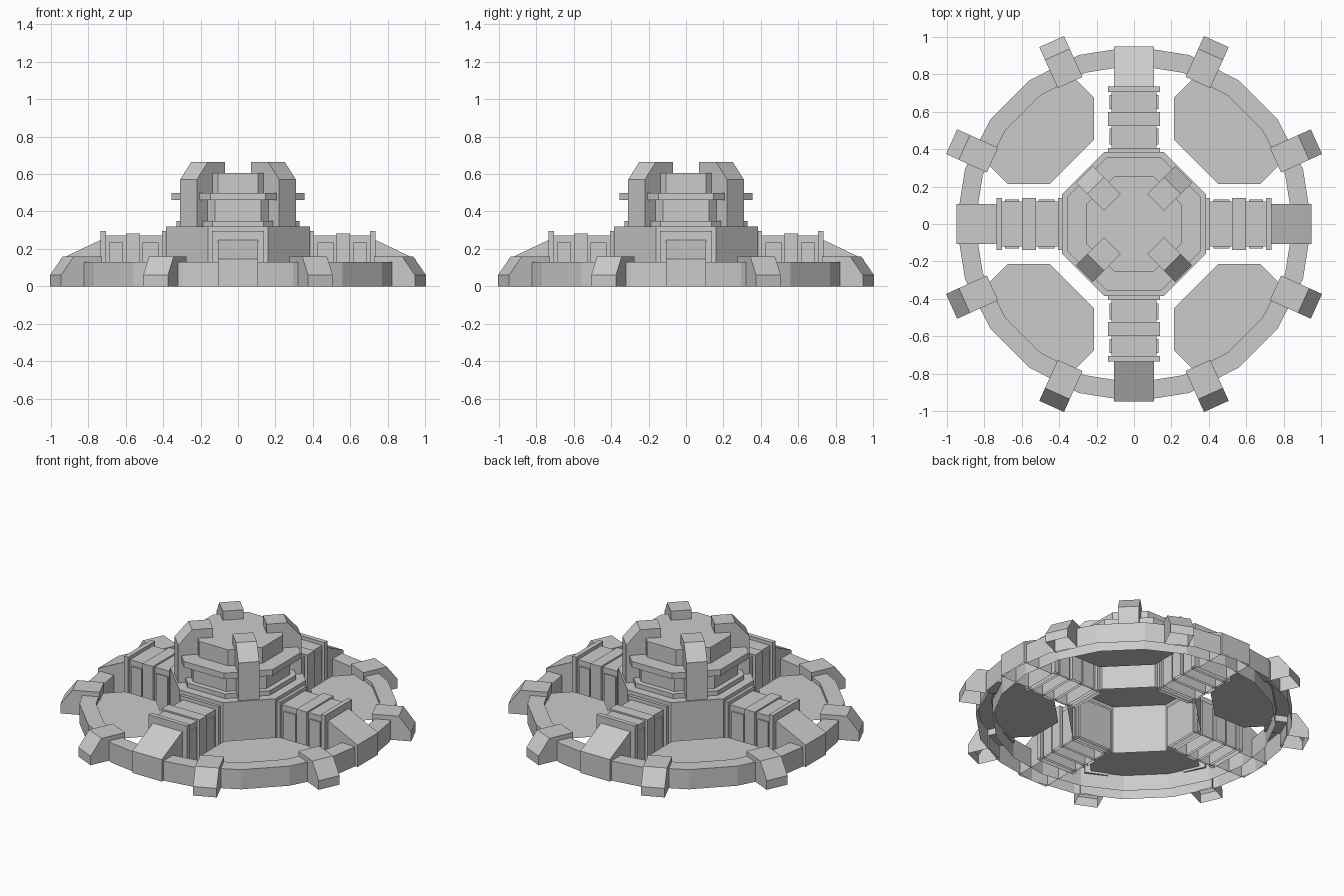
import bpy, math
from mathutils import Matrix

if "Cube" in bpy.data.objects:
    bpy.data.objects.remove(bpy.data.objects["Cube"])

T8 = math.tan(math.pi / 8)


def make(name, verts, faces, angle=0.0):
    me = bpy.data.meshes.new(name)
    me.from_pydata(verts, [], faces)
    me.transform(Matrix.Rotation(angle, 4, 'Z'))
    me.update()
    ob = bpy.data.objects.new(name, me)
    bpy.context.collection.objects.link(ob)
    return ob


def prism(name, pts, z0, z1, angle=0.0):
    """Walls and top over a plan outline, hollow underneath."""
    n = len(pts)
    v = [(x, y, z0) for x, y in pts] + [(x, y, z1) for x, y in pts]
    f = [(i, (i + 1) % n, n + (i + 1) % n, n + i) for i in range(n)]
    f.append(tuple(range(n, 2 * n)))
    return make(name, v, f, angle)


def octagon(a):
    r = a / math.cos(math.pi / 8)
    return [(r * math.cos((i + .5) * math.pi / 4), r * math.sin((i + .5) * math.pi / 4))
            for i in range(8)]


def rect(x0, x1, w):
    return [(x0, -w), (x1, -w), (x1, w), (x0, w)]


def profile(name, pts, w, angle):
    """Radius/height profile given width w; the edge from last to first point stays open."""
    n = len(pts)
    v = [(r, -w / 2, z) for r, z in pts] + [(r, w / 2, z) for r, z in pts]
    f = [(i, n + i, n + i + 1, i + 1)[::-1] for i in range(n - 1)]
    f += [tuple(range(n)), tuple(range(2 * n - 1, n - 1, -1))]
    return make(name, v, f, angle)


# Outer ring: outer wall, flat top, inner wall, open below
N = 20
section = [(.95, 0), (.95, .13), (.85, .13), (.85, 0)]
verts = [(r * math.cos(2 * math.pi * i / N), r * math.sin(2 * math.pi * i / N), z)
         for i in range(N) for r, z in section]
faces = [(4 * i + k, 4 * ((i + 1) % N) + k, 4 * ((i + 1) % N) + k + 1, 4 * i + k + 1)
         for i in range(N) for k in range(3)]
make("outer_ring", verts, faces)

# Central body and stepped tower
prism("central_body", octagon(.385), 0, .32)
prism("tower_core", octagon(.295), .32, .50)
for i, (z0, z1, a) in enumerate([(.32, .35, .335), (.46, .50, .36)]):
    ob = prism(f"tower_flange_{i}", octagon(a - .005), z0, z1)
    if z0 > .4:  # underside of the raised flange
        make("tower_flange_underside", [(x, y, z0) for x, y in octagon(a - .005)],
             [tuple(range(7, -1, -1))])
prism("tower_cap", octagon(.255), .50, .605)

# Four claws gripping the tower
for i in range(4):
    profile(f"claw_{i}", [(.375, .32), (.375, .57), (.29, .665), (.163, .665),
                          (.163, .60), (.25, .60), (.25, .32)][::-1],
            .127, math.radians(45 + 90 * i))

# Four floor pads between the arms
half = [(.505, .695), (.335, .795), (.215, .675), (.215, .45)]
pad = half + [(y, x) for x, y in reversed(half)]
for i in range(4):
    make(f"floor_pad_{i}", [(x, y, .105) for x, y in pad], [tuple(range(8))],
         i * math.pi / 2)

# Four arms with ribs, side panels and sloped end blocks
for i in range(4):
    a = i * math.pi / 2
    prism(f"arm_body_{i}", rect(.36, .73, .12), 0, .272, a)
    for k, (x0, x1, z) in enumerate([(.375, .405, .295), (.525, .60, .282), (.705, .735, .295)]):
        prism(f"arm_rib_{i}_{k}", rect(x0, x1, .14), 0, z, a)
    for k, (x0, x1) in enumerate([(.425, .51), (.615, .69)]):
        prism(f"arm_panel_{i}_{k}", rect(x0, x1, .13), 0, .235, a)
    profile(f"arm_end_{i}", [(.73, 0), (.73, .25), (.95, .145), (.95, 0)], .215, a)

# Eight clamps over the ring, two beside each arm
for i in range(4):
    for s in (-1, 1):
        profile(f"clamp_{i}_{'a' if s < 0 else 'b'}",
                [(.93, 0), (.93, .09), (.83, .09), (.83, .16), (.995, .16), (1.07, .06), (1.07, 0)],
                .145, math.radians(90 * i + s * 24.3))
